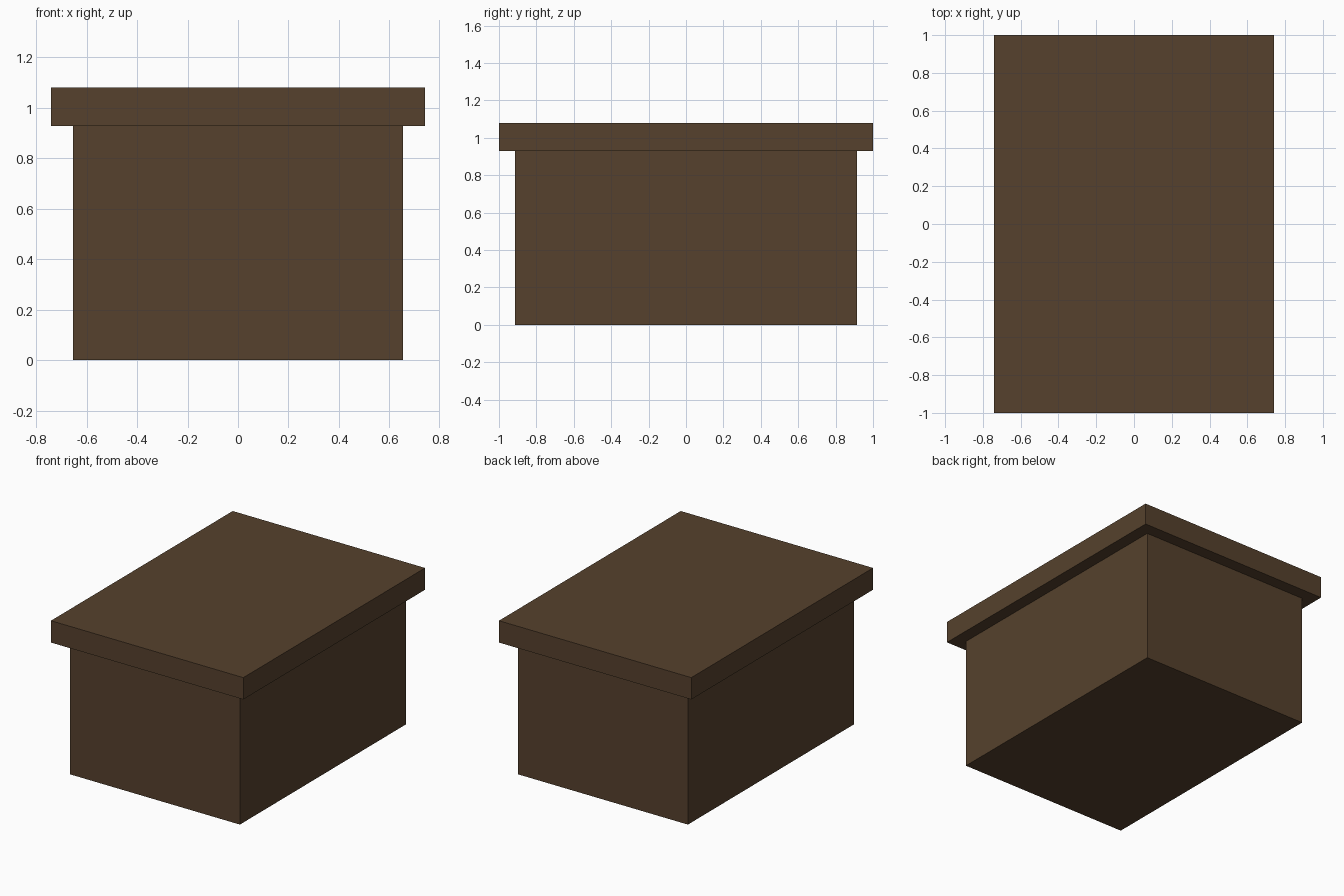
import bpy

if "Cube" in bpy.data.objects:
    bpy.data.objects.remove(bpy.data.objects["Cube"])

wood = bpy.data.materials.new("dark_brown_wood")
wood.diffuse_color = (0.093, 0.053, 0.026, 1.0)
wood.use_nodes = True
wood.node_tree.nodes["Principled BSDF"].inputs["Base Color"].default_value = wood.diffuse_color


def box(name, half_x, half_y, z0, z1):
    bpy.ops.mesh.primitive_cube_add(size=1, location=(0, 0, (z0 + z1) / 2))
    ob = bpy.context.object
    ob.name = name
    ob.scale = (2 * half_x, 2 * half_y, z1 - z0)
    bpy.ops.object.transform_apply(location=False, rotation=False, scale=True)
    ob.data.materials.append(wood)
    return ob


# Crate body
box("box_body", 0.654, 0.913, 0.0, 0.928)
# Overhanging lid slab
box("lid", 0.741, 1.0, 0.928, 1.08)
